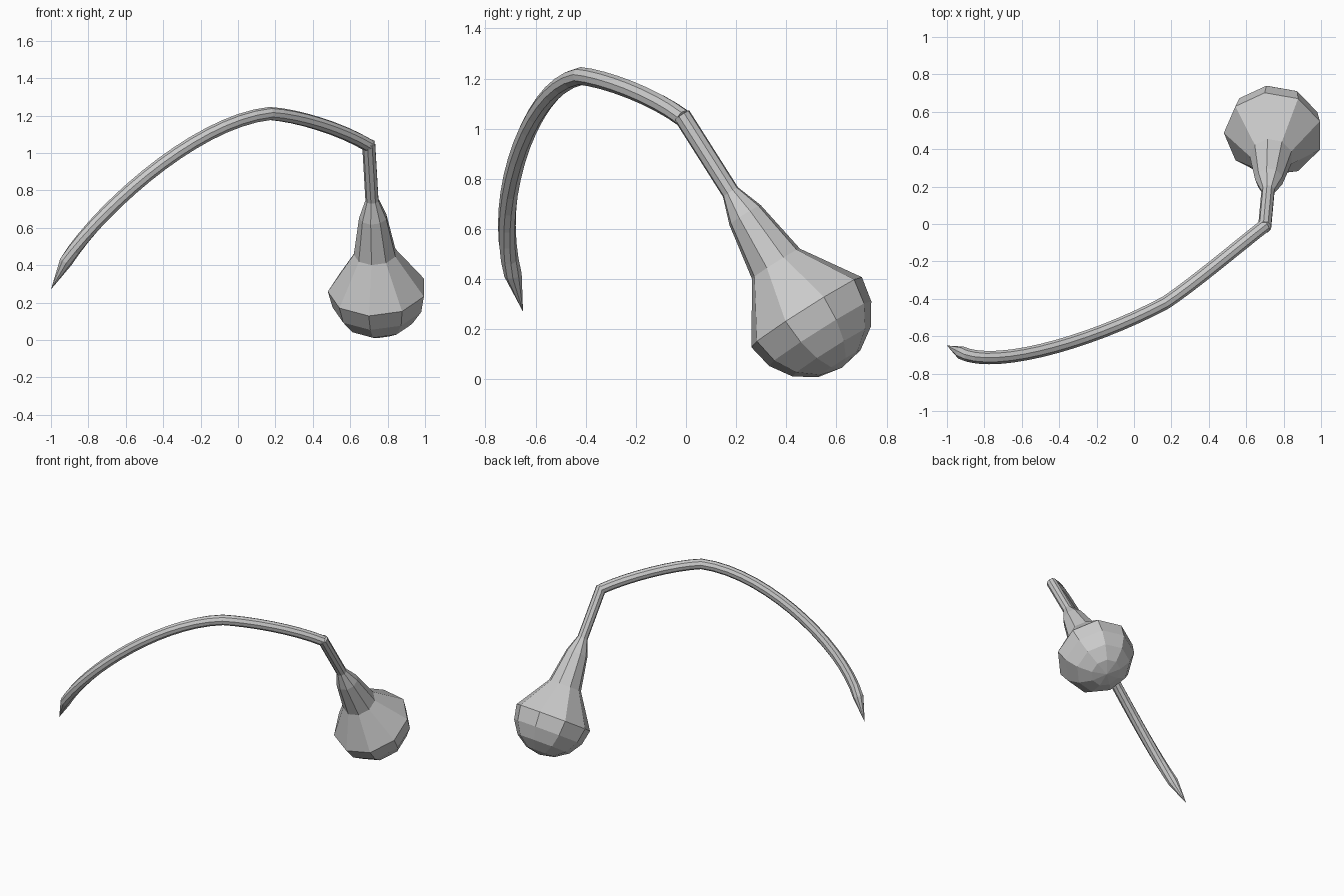
import bpy, bmesh
from math import sin, cos, pi, radians
from mathutils import Vector as V
from mathutils.geometry import interpolate_bezier

if "Cube" in bpy.data.objects:
    bpy.data.objects.remove(bpy.data.objects["Cube"])


def loft(name, pts, radii, sides, ref):
    """Sweep a polygon of varying radius along a path; ref is the direction of corner 0."""
    bm = bmesh.new()
    rings = []
    for i, (p, r) in enumerate(zip(pts, radii)):
        a, b = pts[max(i - 1, 0)], pts[min(i + 1, len(pts) - 1)]
        t = (b - a).normalized()
        u = (ref - t * ref.dot(t)).normalized()
        w = t.cross(u)
        rings.append([bm.verts.new(p + (u * cos(k * 2 * pi / sides) + w * sin(k * 2 * pi / sides)) * r)
                      for k in range(sides)])
    for A, B in zip(rings, rings[1:]):
        for k in range(sides):
            n = (k + 1) % sides
            bm.faces.new((A[k], A[n], B[n], B[k]))
    bm.faces.new(rings[0])
    bm.faces.new(rings[-1])
    bmesh.ops.remove_doubles(bm, verts=bm.verts, dist=0.0005)
    bmesh.ops.recalc_face_normals(bm, faces=bm.faces)
    me = bpy.data.meshes.new(name)
    bm.to_mesh(me)
    bm.free()
    ob = bpy.data.objects.new(name, me)
    bpy.context.collection.objects.link(ob)
    return ob


joint = V((0.70, -0.008, 1.04))

# Curved stem with a pointed tip
tip = V((-1.0, -0.65, 0.27))
rise = interpolate_bezier(V((-0.92, -0.69, 0.42)), V((-0.73, -0.775, 0.71)),
                          V((-0.22, -0.628, 1.17)), V((0.17, -0.42, 1.21)), 16)
fall = interpolate_bezier(V((0.17, -0.42, 1.21)), V((0.32, -0.32, 1.20)),
                          V((0.55, -0.125, 1.13)), joint, 9)
path = [tip] + rise + fall[1:]
loft("curved_stem", path, [0.0] + [0.036] * (len(path) - 1), 9, V((0, 0, 1)))

# Hanging bulb: straight neck, flared shoulder, rounded end
centre = V((0.745, 0.48, 0.27))
axis = (centre - joint).normalized()
R = 0.265
profile = [(-0.93, 0.036), (-0.566, 0.036), (-0.458, 0.075), (-0.227, 0.115)]
profile += [(R * sin(radians(a)), R * cos(radians(a))) for a in (0, 22.5, 45, 67.5, 90)]
loft("bulb", [centre + axis * t for t, r in profile], [r for t, r in profile], 9, V((-1, 0, 0)))
